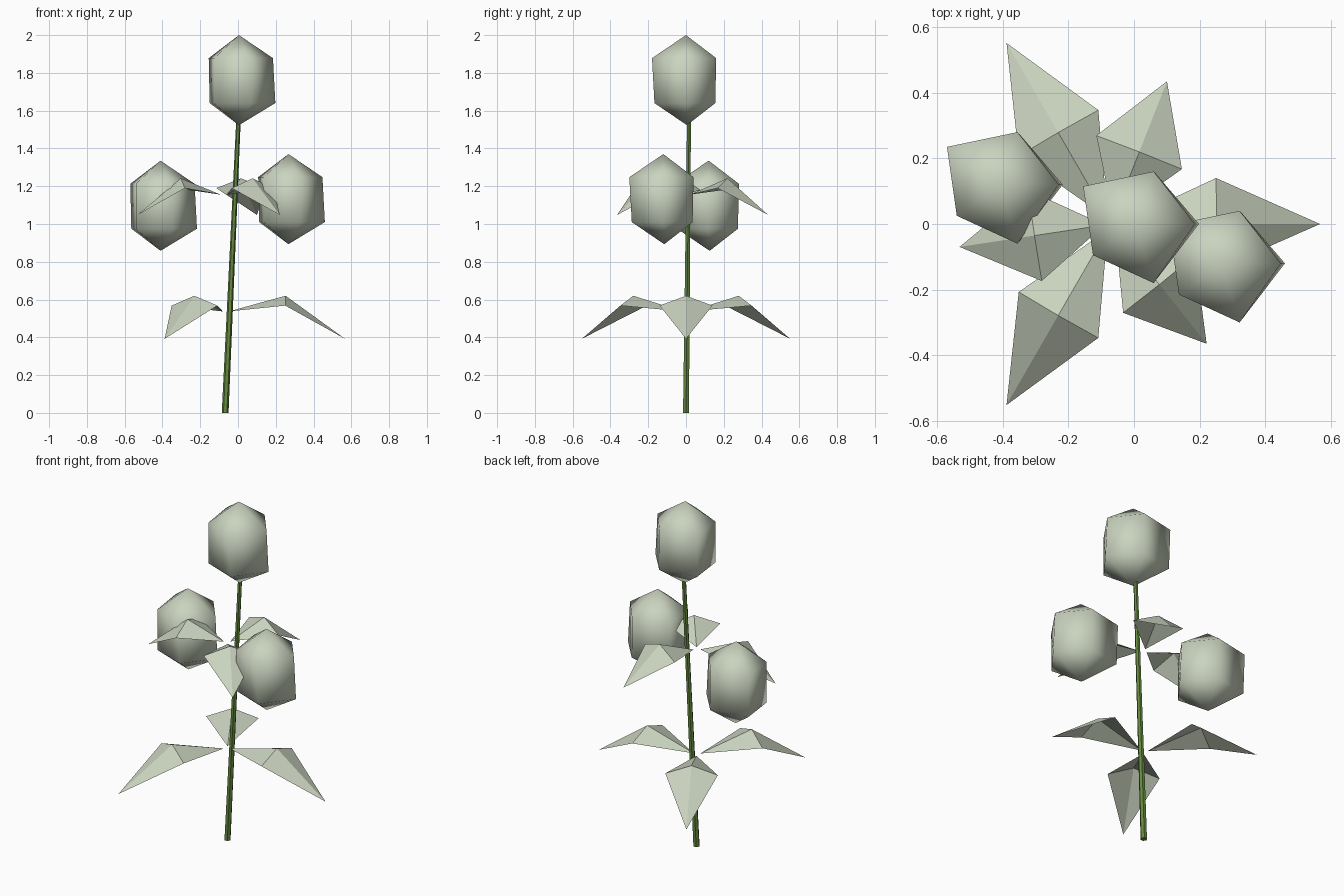
import bpy, math
from mathutils import Vector

if "Cube" in bpy.data.objects:
    bpy.data.objects.remove(bpy.data.objects["Cube"])


def material(name, rgb):
    m = bpy.data.materials.new(name)
    m.diffuse_color = (*rgb, 1)
    m.use_nodes = True
    m.node_tree.nodes["Principled BSDF"].inputs["Base Color"].default_value = m.diffuse_color
    return m


PALE = material("pale sage", (0.59, 0.65, 0.52))
GREEN = material("stem green", (0.13, 0.25, 0.05))


def mesh_object(name, verts, faces, mat, smooth=False):
    me = bpy.data.meshes.new(name)
    me.from_pydata(verts, [], faces)
    me.materials.append(mat)
    for p in me.polygons:
        p.use_smooth = smooth
    ob = bpy.data.objects.new(name, me)
    bpy.context.collection.objects.link(ob)
    return ob


# Stem: thin tapered six-sided rod leaning to the right
def stem(bottom, top, r0, r1, n=6):
    verts = []
    for c, r in ((bottom, r0), (top, r1)):
        for i in range(n):
            a = math.tau * i / n
            verts.append((c[0] + r * math.cos(a), c[1] + r * math.sin(a), c[2]))
    faces = [(i, (i + 1) % n, n + (i + 1) % n, n + i) for i in range(n)]
    faces += [tuple(reversed(range(n))), tuple(range(n, 2 * n))]
    mesh_object("stem", verts, faces, GREEN)


stem((-0.068, 0, 0), (0.003, 0.016, 1.56), 0.018, 0.012)

# Buds: slightly uneven five-sided sphere, two rings and two poles
UPPER = [(0.185, 0.0), (0.06, 0.16), (-0.155, 0.115), (-0.125, -0.095), (0.06, -0.18)]
LOWER = [(0.198, 0.0), (0.065, 0.155), (-0.15, 0.11), (-0.125, -0.095), (0.07, -0.167)]


def bud(name, x, y, z):
    verts = [(0.005, 0, 0.24)]
    verts += [(px, py, 0.118) for px, py in UPPER]
    verts += [(px, py, -0.12) for px, py in LOWER]
    verts += [(0.005, 0.005, -0.237)]
    faces = []
    for i in range(5):
        j = (i + 1) % 5
        faces += [(0, 1 + i, 1 + j), (1 + i, 6 + i, 6 + j, 1 + j), (11, 6 + j, 6 + i)]
    ob = mesh_object(name, verts, faces, PALE, smooth=True)
    ob.location = (x, y, z)


bud("top_bud", 0, 0, 1.76)
bud("left_bud", -0.415, 0.12, 1.095)
bud("right_bud", 0.262, -0.12, 1.13)


# Leaves: folded kite with a raised ridge, three per whorl
def whorl(name, z, angle, length_scale, tip_drop, peak):
    s = length_scale
    verts = [(0.02, 0, 0), (0.32 * s, 0.14, peak - 0.052), (0.322 * s, 0, peak),
             (0.32 * s, -0.14, peak - 0.052), (0.637 * s, 0, -tip_drop)]
    faces = [(0, 2, 1), (0, 3, 2), (1, 2, 4), (2, 3, 4)]
    for k in range(3):
        ob = mesh_object(f"{name}_{k + 1}", verts, faces, PALE)
        ob.location = (-0.07, 0, z)
        ob.rotation_euler.z = math.radians(angle + 120 * k)


whorl("lower_leaf", 0.537, 0, 1.0, 0.145, 0.083)
whorl("upper_leaf", 1.155, 68.6, 0.733, 0.107, 0.087)
